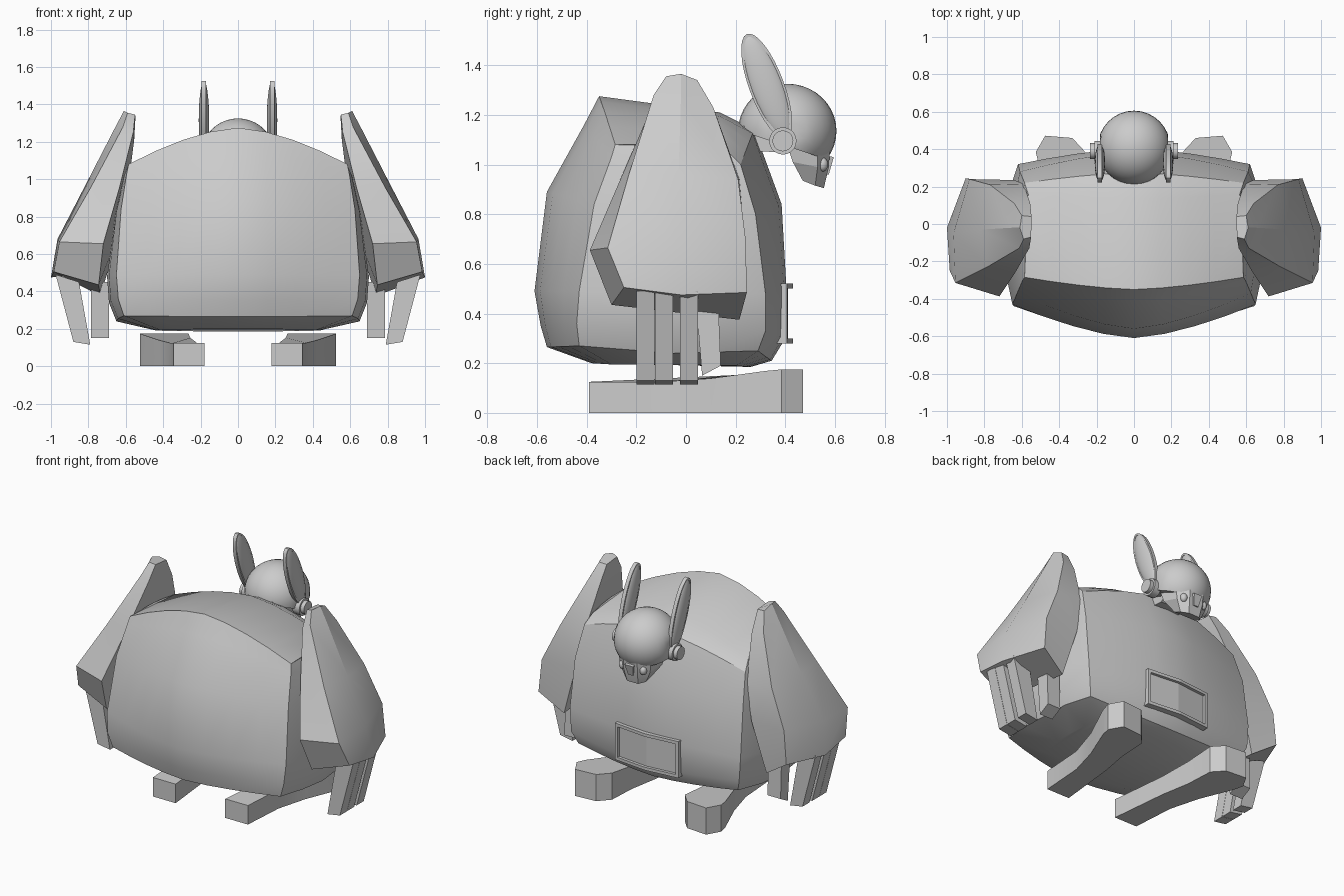
import bpy, bmesh, math
from mathutils import Matrix, Vector

if "Cube" in bpy.data.objects:
    bpy.data.objects.remove(bpy.data.objects["Cube"])

grey = bpy.data.materials.new("plain grey")
grey.diffuse_color = (0.6, 0.6, 0.6, 1)
grey.use_nodes = True
grey.node_tree.nodes["Principled BSDF"].inputs["Base Color"].default_value = grey.diffuse_color


def finish(name, bm, angle=30):
    bmesh.ops.recalc_face_normals(bm, faces=bm.faces)
    me = bpy.data.meshes.new(name)
    bm.to_mesh(me)
    bm.free()
    me.materials.append(grey)
    ob = bpy.data.objects.new(name, me)
    bpy.context.collection.objects.link(ob)
    bpy.ops.object.select_all(action='DESELECT')
    ob.select_set(True)
    bpy.context.view_layer.objects.active = ob
    bpy.ops.object.shade_smooth_by_angle(angle=math.radians(angle))
    return ob


def loft(name, rings, angle=30, cap=None):
    """Skin closed rings; cap is an optional list of index faces for both ends."""
    bm = bmesh.new()
    vs = [[bm.verts.new(p) for p in r] for r in rings]
    n = len(rings[0])
    for a, b in zip(vs, vs[1:]):
        for i in range(n):
            j = (i + 1) % n
            bm.faces.new((a[i], a[j], b[j], b[i]))
    for end in (vs[0], vs[-1]):
        for f in cap or [range(n)]:
            bm.faces.new([end[i] for i in f])
    return finish(name, bm, angle)


def flip(rings, s):
    return [[(s * x, y, z) for x, y, z in r] for r in rings]


def ellipsoid(name, centre, radii, tilt=0):
    bm = bmesh.new()
    bmesh.ops.create_uvsphere(bm, u_segments=24, v_segments=14, radius=1)
    bm.transform(Matrix.Translation(centre) @ Matrix.Rotation(tilt, 4, 'X') @ Matrix.Diagonal((*radii, 1)))
    return finish(name, bm, 60)


def disc(name, centre, r, depth):
    bm = bmesh.new()
    bmesh.ops.create_cone(bm, cap_ends=True, segments=20, radius1=r, radius2=r, depth=depth)
    bm.transform(Matrix.Translation(centre) @ Matrix.Rotation(math.pi / 2, 4, 'Y'))
    return finish(name, bm)


# Body: levels of (rear centre y z, rear corner, side, front corner, front centre y z)
levels = [
    ((-.38, .20), (.42, -.30, .195), (.45, -.05, .195), (.42, .20, .19), (.26, .185)),
    ((-.56, .265), (.61, -.43, .27), (.65, -.05, .24), (.58, .29, .25), (.345, .21)),
    ((-.585, .35), (.64, -.44, .36), (.69, -.06, .34), (.61, .32, .33), (.40, .30)),
    ((-.61, .49), (.65, -.43, .49), (.70, -.06, .48), (.62, .32, .48), (.405, .49)),
    ((-.56, .89), (.625, -.37, .84), (.655, -.06, .82), (.61, .28, .80), (.385, .84)),
    ((-.41, 1.16), (.595, -.30, 1.03), (.61, -.05, 1.02), (.585, .22, 1.0), (.275, 1.14)),
    ((-.35, 1.275), (.585, -.285, 1.08), (.58, -.05, 1.08), (.565, .16, 1.06), (.135, 1.21)),
]


def bow(centre, corner):
    (y0, z0), (x1, y1, z1) = centre, corner
    return [(x1 * t, y0 + (y1 - y0) * t ** 1.5, z0 + (z1 - z0) * t ** 1.6)
            for t in (0, .25, .5, .75, 1)]


def quarter(corner, mid):
    c, m = Vector(corner), Vector(mid)
    q = c.lerp(m, .5)
    q.x = c.x + .8 * (m.x - c.x)
    return tuple(q)


rings = []
for bc, bk, side, fk, fc in levels:
    half = bow(bc, bk) + [quarter(bk, side), side, quarter(fk, side)] + bow(fc, fk)[::-1]
    rings.append(half + [(-x, y, z) for x, y, z in half[-2:0:-1]])
cap = [(i, i + 1, 11 - i, 12 - i) for i in range(5)] + [(5, 6, 7)]
cap += [[(24 - i) % 24 for i in f] for f in cap]
loft("body", rings, 32, cap)

# Belly panel: bent plate inside a raised frame


def bent_bar(name, xs, z0, z1, lift):
    def y(x):
        return .405 - .1 * abs(x)
    loft(name, [[(x, y(x) - .03, z0), (x, y(x) + lift, z0), (x, y(x) + lift, z1), (x, y(x) - .03, z1)]
                for x in xs], 10)


bent_bar("belly_plate", (-.22, 0, .22), .29, .51, .006)
for label, z in (("lower", .28), ("upper", .50)):
    bent_bar(label + "_belly_frame", (-.23, 0, .23), z, z + .02, .025)
for label, x in (("left", -.23), ("right", .21)):
    bent_bar(label + "_belly_frame", (x, x + .02), .28, .52, .025)

# Helmet: ellipsoid trimmed by a sloping plane, slightly flattened at the sides
bm = bmesh.new()
bmesh.ops.create_uvsphere(bm, u_segments=32, v_segments=20, radius=1)
bm.transform(Matrix.Translation((0, .408, 1.135)) @ Matrix.Diagonal((.195, .198, .19, 1)))
for v in bm.verts:
    v.co.x = max(-.183, min(.183, v.co.x))
cut = bmesh.ops.bisect_plane(bm, geom=bm.verts[:] + bm.edges[:] + bm.faces[:],
                             plane_co=(0, .25, 1.125), plane_no=(0, -.33, -1), clear_outer=True)
bmesh.ops.holes_fill(bm, edges=[e for e in bm.edges if e.is_boundary])
finish("helmet", bm, 40)

# Jaw, muzzle plate and neck
loft("jaw", [
    [(-.14, .40, 1.10), (.14, .40, 1.10), (.12, .53, 1.08), (.05, .58, 1.07), (-.05, .58, 1.07), (-.12, .53, 1.08)],
    [(-.13, .43, 1.01), (.13, .43, 1.01), (.11, .53, .99), (.05, .575, .99), (-.05, .575, .99), (-.11, .53, .99)],
    [(-.08, .47, .935), (.08, .47, .935), (.075, .52, .915), (.04, .555, .905), (-.04, .555, .905), (-.075, .52, .915)],
], 20)
loft("muzzle_plate", [
    [(-.03, .54, 1.04), (.03, .54, 1.04), (.03, .595, 1.03), (-.03, .595, 1.03)],
    [(-.018, .54, .96), (.018, .54, .96), (.018, .575, .96), (-.018, .575, .96)]], 20)
loft("neck", [[(x, .18, 1.06), (x, .36, 1.05), (x, .42, 1.10), (x, .24, 1.155), (x, .18, 1.15)]
              for x in (-.09, .09)], 20)

# Arm sections from shoulder tip to cuff: inner rear, outer rear, outer, outer front, inner front
arm = [
    [(.55, -.07, 1.345), (.59, -.08, 1.355), (.61, -.02, 1.365), (.60, .045, 1.34), (.548, .04, 1.335)],
    [(.56, -.13, 1.25), (.615, -.13, 1.28), (.655, -.02, 1.28), (.64, .11, 1.23), (.555, .11, 1.21)],
    [(.635, -.26, .95), (.785, -.23, .96), (.82, -.03, .96), (.77, .21, .94), (.59, .215, .94)],
    [(.72, -.387, .655), (.955, -.315, .665), (.965, -.05, .68), (.88, .24, .70), (.64, .235, .70)],
    [(.745, -.30, .435), (.985, -.25, .505), (1.0, -.02, .475), (.90, .245, .485), (.735, .215, .375)],
]
thumb = [[(x, .04, .45), (x, .13, .45), (x, .14, .19), (x, .065, .15)] for x in (.69, .785)]

# Foot outline, with the top rising toward the toes
sole = [(.18, -.39), (.345, -.39), (.365, -.1), (.42, .1), (.51, .32), (.525, .385),
        (.475, .472), (.33, .46), (.265, .39), (.255, .2), (.22, .0)]
foot = [[(x, y, 0) for x, y in sole],
        [(x, y, .125 + .05 * min(1, max(0, (y - .0) / .365))) for x, y in sole]]

for s, label in ((-1, "left_"), (1, "right_")):
    loft(label + "arm", flip(arm, s), 25)
    loft(label + "thumb", flip(thumb, s), 10)
    for k, y in enumerate((-.20, -.125, -.025)):
        finger = [[(.85, v, .45), (.975, v, .49), (.88, v, .13), (.79, v, .115)] for v in (y, y + .073)]
        loft(label + "finger_%d" % (k + 1), flip(finger, s), 10)
    loft(label + "foot", flip(foot, s), 15)
    # Ears with a raised rim, on round pods
    ellipsoid(label + "ear", (s * .182, .325, 1.315), (.028, .068, .222), .36)
    rim = []
    for i in range(32):
        a = 2 * math.pi * i / 32
        c, w = Vector((0, math.cos(a) * .07, math.sin(a) * .225)), Vector((0, math.cos(a), math.sin(a)))
        m = Matrix.Translation((s * .182, .325, 1.315)) @ Matrix.Rotation(.36, 4, 'X')
        rim.append([m @ (c + Vector((dx, 0, 0)) + w * d)
                    for dx, d in ((-.012, -.014), (.012, -.014), (.012, 0), (-.012, 0))])
    loft(label + "ear_rim", rim + rim[:1], 35)
    disc(label + "ear_pod", (s * .185, .39, 1.095), .055, .05)
    disc(label + "ear_cap", (s * .205, .39, 1.095), .042, .06)
    ellipsoid(label + "eye", (s * .075, .55, 1.0), (.022, .022, .028))
